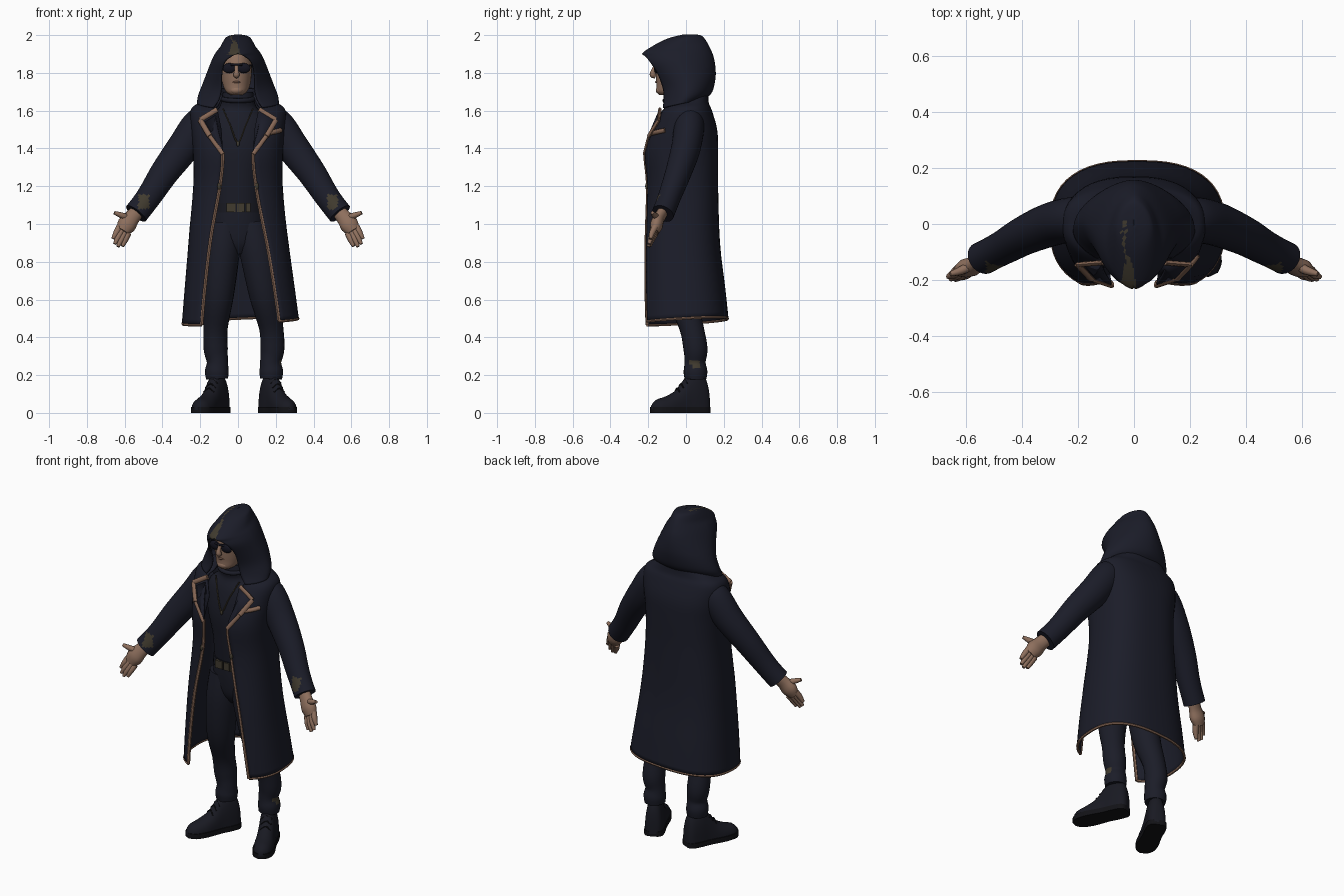
import bpy, bmesh, math
from mathutils import Vector, Matrix

if "Cube" in bpy.data.objects:
    bpy.data.objects.remove(bpy.data.objects["Cube"])


def material(name, r, g, b):
    m = bpy.data.materials.new(name)
    m.use_nodes = True
    m.diffuse_color = (r, g, b, 1)
    m.node_tree.nodes["Principled BSDF"].inputs["Base Color"].default_value = (r, g, b, 1)
    m.node_tree.nodes["Principled BSDF"].inputs["Roughness"].default_value = 0.8
    return m


CLOTH = material("navy cloth", .011, .012, .022)
SHIRT = material("dark knit", .011, .012, .021)
TROUSER = material("trouser cloth", .011, .012, .021)
LEATHER = material("boot leather", .0095, .010, .016)
SOLE = material("black rubber", .006, .006, .008)
SKIN = material("skin", .27, .16, .11)
TRIM = material("copper trim", .24, .135, .09)
OLIVE = material("olive patch", .052, .043, .028)
GLASS = material("dark glass", .007, .007, .014)
LIPS = material("lip brown", .15, .08, .055)


def smooth(rows, k=4):
    """Catmull-Rom interpolation of tuples."""
    out = []
    for i in range(len(rows) - 1):
        a, b, c, d = (rows[max(0, min(len(rows) - 1, i + j))] for j in (-1, 0, 1, 2))
        for s in range(k):
            t = s / k
            out.append(tuple(q + .5 * t * (r - p + t * (2*p - 5*q + 4*r - w + t * (3 * (q - r) + w - p)))
                             for p, q, r, w in zip(a, b, c, d)))
    return out + [tuple(rows[-1])]


def finish(name, bm, mats, thick=0, rule=None, angle=50):
    bmesh.ops.remove_doubles(bm, verts=bm.verts, dist=.0004)
    bmesh.ops.recalc_face_normals(bm, faces=bm.faces)
    for f in bm.faces:
        if rule and rule(f.calc_center_median(), f.normal):
            f.material_index = 1
    me = bpy.data.meshes.new(name)
    bm.to_mesh(me)
    bm.free()
    ob = bpy.data.objects.new(name, me)
    bpy.context.collection.objects.link(ob)
    for m in mats:
        me.materials.append(m)
    if thick:
        mod = ob.modifiers.new("thickness", "SOLIDIFY")
        mod.thickness, mod.offset = thick, 0
    bpy.ops.object.select_all(action="DESELECT")
    ob.select_set(True)
    bpy.context.view_layer.objects.active = ob
    bpy.ops.object.shade_smooth_by_angle(angle=math.radians(angle))


def loft(name, rings, mats, closed=True, **kw):
    bm = bmesh.new()
    vs = [[bm.verts.new(p) for p in r] for r in rings]
    n = len(vs[0])
    for a, b in zip(vs, vs[1:]):
        for i in range(n if closed else n - 1):
            j = (i + 1) % n
            bm.faces.new((a[i], a[j], b[j], b[i]))
    if closed:
        bm.faces.new(vs[0])
        bm.faces.new(vs[-1])
    finish(name, bm, mats, **kw)


def tube(name, pts, mats, sides=12, flat=1, k=4, **kw):
    """Tube through (x, y, z, radius) points."""
    pts = smooth(pts, k)
    P = [Vector(p[:3]) for p in pts]
    rings, u = [], Vector((.12, 1, .07))
    for i, p in enumerate(P):
        d = (P[min(i + 1, len(P) - 1)] - P[max(i - 1, 0)]).normalized()
        u = (u - d * u.dot(d)).normalized()
        v = d.cross(u)
        ring = []
        for s in range(sides):
            a = math.tau * s / sides
            o = (u * math.cos(a) + v * math.sin(a)) * pts[i][3]
            o.y *= flat
            ring.append(p + o)
        rings.append(ring)
    loft(name, rings, mats, **kw)


def ovals(name, rows, mats, n=28, cx=0, **kw):
    """Stack of ovals (z, half width, half depth, centre y)."""
    ang = [math.tau * i / n for i in range(n)]
    loft(name, [[(cx + rx * math.cos(a), cy + ry * math.sin(a), z) for a in ang]
                for z, rx, ry, cy in smooth(rows)], mats, **kw)


def ball(name, loc, size, mat):
    bm = bmesh.new()
    bmesh.ops.create_uvsphere(bm, u_segments=16, v_segments=10, radius=1)
    bmesh.ops.transform(bm, matrix=Matrix.Translation(loc) @ Matrix.Diagonal((*size, 1)), verts=bm.verts)
    finish(name, bm, [mat])


def wrap(row, t, s, p=.78):
    """Point on a garment open at the front: t=0 front edge, t=1 middle of the back; p below 1 is boxier."""
    zf, zb, fx, fy, w, by = row
    start = math.asin((max(fx, 0) / w) ** (1 / p))
    a = start + (math.pi - start) * t
    front = math.cos(start) ** p
    e = (front - math.copysign(abs(math.cos(a)) ** p, math.cos(a))) / (front + 1)
    x = s * w * max(math.sin(a), 0) ** p
    z = zf + (zb - zf) * e
    low = max(0, 1 - z) * 2
    return (x + .012 * low, fy + (by - fy) * e, z + .045 * x * low)


def garment(rows, n=20, p=.78):
    ts = [i / n for i in range(n + 1)]
    return [[wrap(r, t, -1, p) for t in ts] + [wrap(r, t, 1, p) for t in reversed(ts[:-1])] for r in rows]


# Long coat: front z, back z, opening half width, front y, half width, back y
COAT = smooth([(.475, .50, .205, -.205, .305, .22), (.65, .66, .185, -.21, .287, .203),
               (.9, .9, .15, -.21, .26, .175), (1.2, 1.2, .095, -.202, .232, .165),
               (1.38, 1.38, .08, -.215, .234, .165), (1.5, 1.5, .105, -.175, .245, .16),
               (1.6, 1.6, .12, -.12, .247, .132), (1.635, 1.645, .10, -.08, .20, .115),
               (1.68, 1.72, .08, -.06, .11, .112)])
loft("long_coat", garment(COAT), [CLOTH], closed=False, thick=.01)
tube("hem_trim", [(*p, .008) for p in garment(COAT[:1])[0]], [TRIM], 6, k=1)
tube("back_vent", [(*wrap(r, 1, 1), .005) for r in COAT[:8]], [OLIVE], 6, k=1)

# Hood with a pointed brim and a worn crown stripe
HOOD = smooth([(1.615, 1.665, .13, -.12, .213, .10), (1.66, 1.70, .10, -.115, .208, .135),
               (1.72, 1.77, .087, -.12, .183, .152), (1.80, 1.83, .085, -.15, .156, .152),
               (1.86, 1.885, .068, -.19, .133, .142), (1.89, 1.925, .03, -.215, .113, .126),
               (1.905, 1.96, 0, -.225, .092, .108), (1.95, 1.985, 0, -.155, .073, .09),
               (1.982, 1.997, 0, -.085, .053, .07), (2.0, 2.0, 0, -.01, .0003, .02)])
loft("hood", garment(HOOD, 30, 1.12), [CLOTH, OLIVE], closed=False, thick=.008,
     rule=lambda c, n: (c.y < -.11 and c.z > 1.895 and abs(c.x + .018) < .023 * (1.985 - c.z) / .06)
     or (abs(c.x + .036) < .009 and -.15 < c.y < .015 and c.z > 1.96 and int(c.y * 90) % 2 == 0))

# Shirt with high collar, belt and trousers top
ovals("shirt", [(1.04, .13, .105, -.01), (1.1, .127, .108, -.015), (1.25, .135, .12, -.02),
                (1.4, .17, .132, -.02), (1.54, .17, .11, -.02), (1.61, .105, .085, -.02),
                (1.65, .088, .08, -.03), (1.70, .08, .07, -.035)], [SHIRT])
tube("collar_roll", [(.086 * math.cos(a), -.032 + .08 * math.sin(a), 1.665 + .012 * math.sin(a), .013)
                     for a in (math.tau * i / 24 for i in range(25))], [SHIRT], 8, k=1)
ovals("belt", [(1.062, .137, .117, -.013), (1.112, .134, .115, -.015)], [LEATHER])
ovals("trouser_hips", [(.84, .09, .06, -.01), (.9, .13, .095, -.01), (1.0, .14, .11, -.01),
                       (1.085, .132, .112, -.012)], [TROUSER])
for x0, x1 in ((-.06, -.012), (-.004, .034), (.042, .065)):
    bm = bmesh.new()
    bmesh.ops.create_cube(bm, size=1, matrix=Matrix.Translation(((x0 + x1) / 2, -.125, 1.087))
                          @ Matrix.Diagonal((x1 - x0, .022, .046, 1)))
    finish("belt_plate", bm, [OLIVE])

# Necklace
tube("necklace", [(-.08, -.10, 1.61, .004), (-.04, -.14, 1.52, .004), (0, -.158, 1.43, .005),
                  (.04, -.14, 1.52, .004), (.08, -.10, 1.61, .004)], [OLIVE], 6)
ball("pendant", (0, -.16, 1.425), (.009, .006, .014), OLIVE)

# Head, nose, mouth and sunglasses
HX = -.008
ovals("head", [(1.682, .03, .035, -.105), (1.70, .055, .06, -.095), (1.735, .072, .086, -.07),
               (1.78, .079, .10, -.06), (1.84, .081, .104, -.056), (1.9, .065, .095, -.045),
               (1.93, .03, .05, -.04)], [SKIN], cx=HX)
tube("nose", [(HX, -.158, 1.845, .009), (HX, -.174, 1.81, .012), (HX, -.175, 1.79, .017),
              (HX, -.16, 1.78, .01)], [SKIN])
tube("mouth", [(HX - .03, -.143, 1.748, .003), (HX, -.158, 1.752, .006), (HX + .03, -.143, 1.748, .003)],
     [LIPS], 8)
ball("chin", (HX, -.135, 1.708), (.036, .025, .022), SKIN)
tube("glasses_bridge", [(HX - .03, -.166, 1.843, .006), (HX, -.176, 1.845, .006),
                        (HX + .03, -.166, 1.843, .006)], [GLASS], 8)

for s, side in ((-1, "right"), (1, "left")):
    ball(side + "_lens", (HX + s * .038, -.156, 1.825), (.036, .014, .027), GLASS)
    tube(side + "_glasses_arm", [(HX + s * .068, -.145, 1.838, .006), (HX + s * .084, -.09, 1.84, .006),
                                 (HX + s * .083, -.02, 1.84, .005)], [GLASS], 6)

    # Coat edge trim, lapel and button
    tube(side + "_edge_trim", [(*wrap(r, 0, s), .0095) for r in COAT[:17]], [TRIM], 6, k=1)
    lap = [(s * x, y, z) for x, y, z in ((.08, -.222, 1.37), (.15, -.198, 1.465), (.2, -.145, 1.55),
                                        (.11, -.138, 1.605), (.088, -.15, 1.5))]
    bm = bmesh.new()
    bm.faces.new([bm.verts.new(p) for p in lap])
    finish(side + "_lapel", bm, [CLOTH], thick=.009)
    for a, b, r in zip(lap[:3], lap[1:4], (.011, .014, .015)):
        tube(side + "_lapel_trim", [(*a, r), (*b, r)], [TRIM], 8, flat=.6)
    ball(side + "_button", (s * .1, -.208, 1.2), (.01, .008, .018), OLIVE)

    # Sleeve with cuff patch
    tube(side + "_sleeve", [(s * x, y, z, r) for x, y, z, r in (
        (.14, .02, 1.565, .058), (.202, .018, 1.53, .087), (.29, .0, 1.405, .086), (.387, -.04, 1.275, .076),
        (.455, -.078, 1.17, .068), (.497, -.1, 1.11, .065), (.54, -.122, 1.055, .065))], [CLOTH, OLIVE], 32,
        k=6, flat=.9, rule=lambda c, n: 1.08 < c.z < 1.155 and .472 < abs(c.x) < .527 and n.y < -.3)

    # Hand: palm, four fingers and thumb
    tube(side + "_palm", [(s * x, y, z, r) for x, y, z, r in (
        (.525, -.115, 1.075, .038), (.56, -.14, 1.035, .042), (.59, -.156, .995, .05),
        (.612, -.168, .96, .035))], [SKIN], flat=.65)
    for name, a, b in (("index_finger", (.627, -.163, .985), (.662, -.188, .922)),
                       ("middle_finger", (.614, -.165, .97), (.653, -.196, .894)),
                       ("ring_finger", (.6, -.165, .957), (.636, -.198, .88)),
                       ("little_finger", (.583, -.162, .95), (.612, -.192, .882)),
                       ("thumb", (.575, -.145, 1.03), (.655, -.178, 1.06))):
        m = [(p + q) / 2 for p, q in zip(a, b)]
        tube(f"{side}_{name}", [(s * a[0], *a[1:], .018), (s * m[0], m[1] - .004, m[2], .016),
                                (s * b[0], *b[1:], .009)], [SKIN], 8)

    # Trouser leg, the stance is a little wider on the left, which has a calf patch
    o = .028 + s * .032
    tube(side + "_leg", [(s * (x + o * f), y, z, r) for x, f, y, z, r in (
        (.068, 0, -.02, 1.0, .09), (.085, .3, -.03, .84, .092), (.105, .6, -.018, .62, .08),
        (.122, .9, .03, .45, .064), (.122, 1, .05, .34, .064), (.113, 1, .048, .27, .056),
        (.116, 1, .05, .22, .063), (.115, 1, .05, .18, .058))], [TROUSER, OLIVE], 18,
        rule=lambda c, n: .24 < c.z < .28 and n.x > .88 and c.x > 0)

    # Boot and sole
    turn = Matrix.Translation((s * (.116 + o), .045, 0)) @ Matrix.Rotation(s * math.radians(25), 4, "Z")
    foot = smooth([(.08, .022, .09), (.072, .038, .15), (.05, .05, .2), (0, .053, .225), (-.05, .051, .19),
                   (-.1, .054, .125), (-.16, .057, .09), (-.22, .045, .07), (-.25, .015, .04)], 3)
    arc = [math.pi * i / 14 for i in range(15)]
    loft(side + "_boot", [[turn @ Vector((w * math.cos(a), y, .015 + (h - .015) * math.sin(a) ** .8))
                           for a in arc] for y, w, h in foot], [LEATHER])
    loft(side + "_sole", [[turn @ Vector((x * (w + .004), y, z)) for x, z in
                           ((-1, 0), (1, 0), (1, .03), (-1, .03))] for y, w, h in foot], [SOLE])
    for i in range(4):
        y, z = -.035 - .022 * i, .2 - .023 * i
        tube(side + "_lace", [(*(turn @ Vector((x, y, z - abs(x) * .7))), .004) for x in (-.03, 0, .03)],
             [SOLE], 6)

# Chest pocket edge follows the coat
tube("chest_pocket", [(*(Vector(wrap(COAT[19], t, 1)) + Vector((0, -.003, t * .08))), .013)
                      for t in (.06, .13, .2, .29)], [TRIM], 8)
